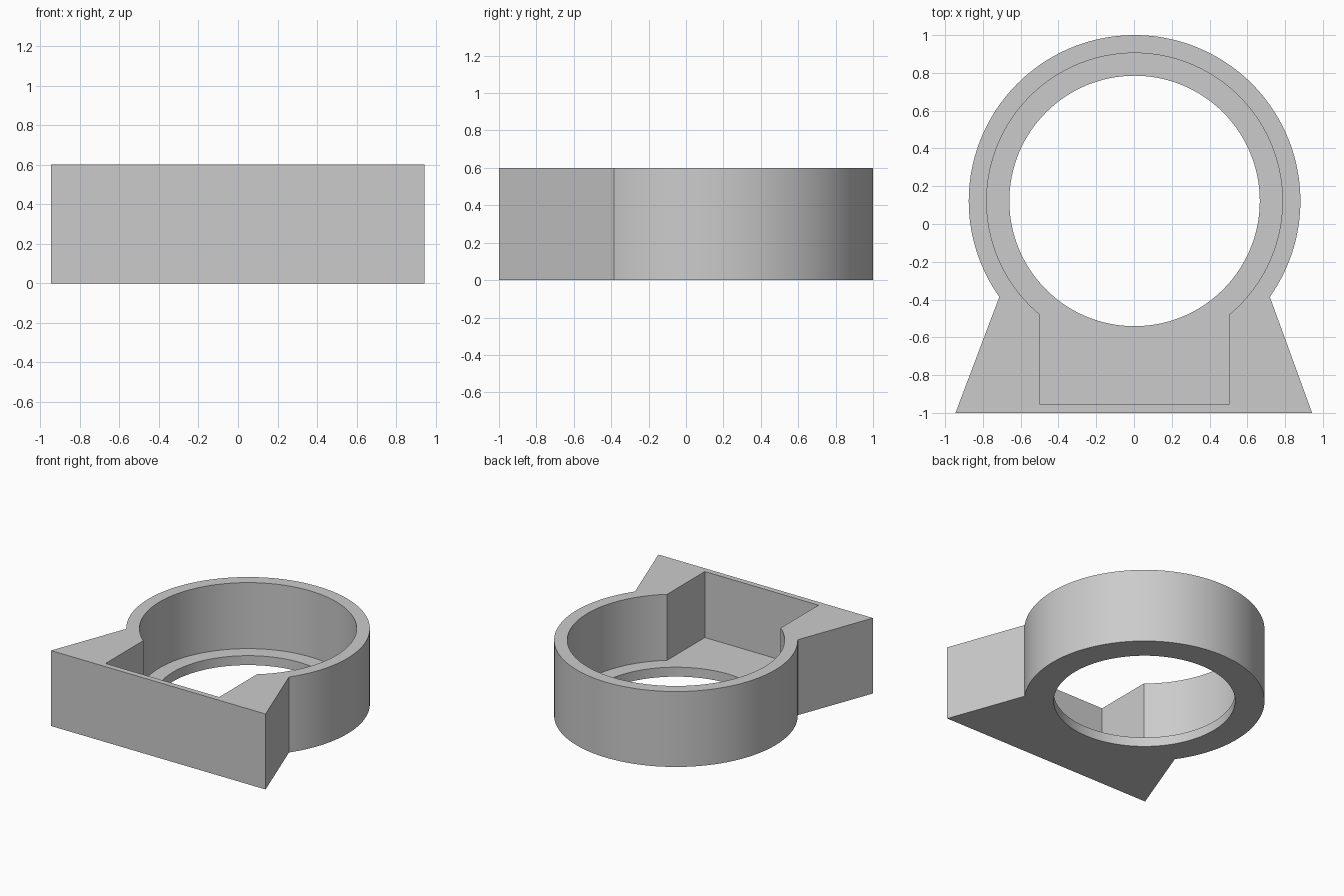
import bpy
import bmesh
from math import sin, cos, asin, radians, sqrt, tau
from mathutils import Vector

cube = bpy.data.objects.get("Cube")
if cube:
    bpy.data.objects.remove(cube, do_unlink=True)

CENTRE = Vector((0.003, 0.122))
HEIGHT, FLOOR = 0.6, 0.075
OUTER_R, POCKET_R, HOLE_R = 0.878, 0.783, 0.663

grey = bpy.data.materials.new("light grey")
grey.use_nodes = True
grey.diffuse_color = (0.6, 0.6, 0.6, 1)
grey.node_tree.nodes["Principled BSDF"].inputs["Base Color"].default_value = grey.diffuse_color


def arc(radius, start, end, steps=128):
    return [CENTRE + radius * Vector((cos(a), sin(a)))
            for a in (start + (end - start) * i / steps for i in range(steps + 1))]


def prism(name, outline, low, high):
    """Extrude a counter-clockwise outline from low to high."""
    bm = bmesh.new()
    base = bm.faces.new([bm.verts.new((p.x, p.y, low)) for p in outline])
    top = bmesh.ops.extrude_face_region(bm, geom=[base])["geom"]
    bmesh.ops.translate(bm, vec=(0, 0, high - low),
                        verts=[v for v in top if isinstance(v, bmesh.types.BMVert)])
    bmesh.ops.recalc_face_normals(bm, faces=bm.faces)
    mesh = bpy.data.meshes.new(name)
    bm.to_mesh(mesh)
    bm.free()
    mesh.materials.append(grey)
    obj = bpy.data.objects.new(name, mesh)
    bpy.context.collection.objects.link(obj)
    return obj


# Outer body: round ring standing on a flared foot
join = asin(0.508 / OUTER_R)
body = prism("ring_housing",
             arc(OUTER_R, -join, tau / 2 + join)
             + [Vector((-0.945, -1)), Vector((0.943, -1))], 0, HEIGHT)

# Pocket: round recess opening into a square bay in the foot
half = 0.5
bay = asin(sqrt(POCKET_R ** 2 - half ** 2) / POCKET_R)
left, right = CENTRE.x - half, CENTRE.x + half
pocket = prism("pocket_cutter",
               arc(POCKET_R, -bay, tau / 2 + bay)
               + [Vector((left, -0.955)), Vector((right, -0.955))], FLOOR, HEIGHT + 0.1)

# Through hole in the floor
hole = prism("hole_cutter", arc(HOLE_R, 0, tau)[:-1], -0.1, FLOOR + 0.1)

bpy.ops.object.select_all(action="DESELECT")
bpy.context.view_layer.objects.active = body
body.select_set(True)
for cutter in (pocket, hole):
    cutter.hide_render = True
    cut = body.modifiers.new(cutter.name, "BOOLEAN")
    cut.operation = "DIFFERENCE"
    cut.solver = "EXACT"
    cut.object = cutter
    bpy.ops.object.modifier_apply(modifier=cut.name)
    bpy.data.objects.remove(cutter, do_unlink=True)

bpy.ops.object.shade_smooth_by_angle(angle=radians(30))
